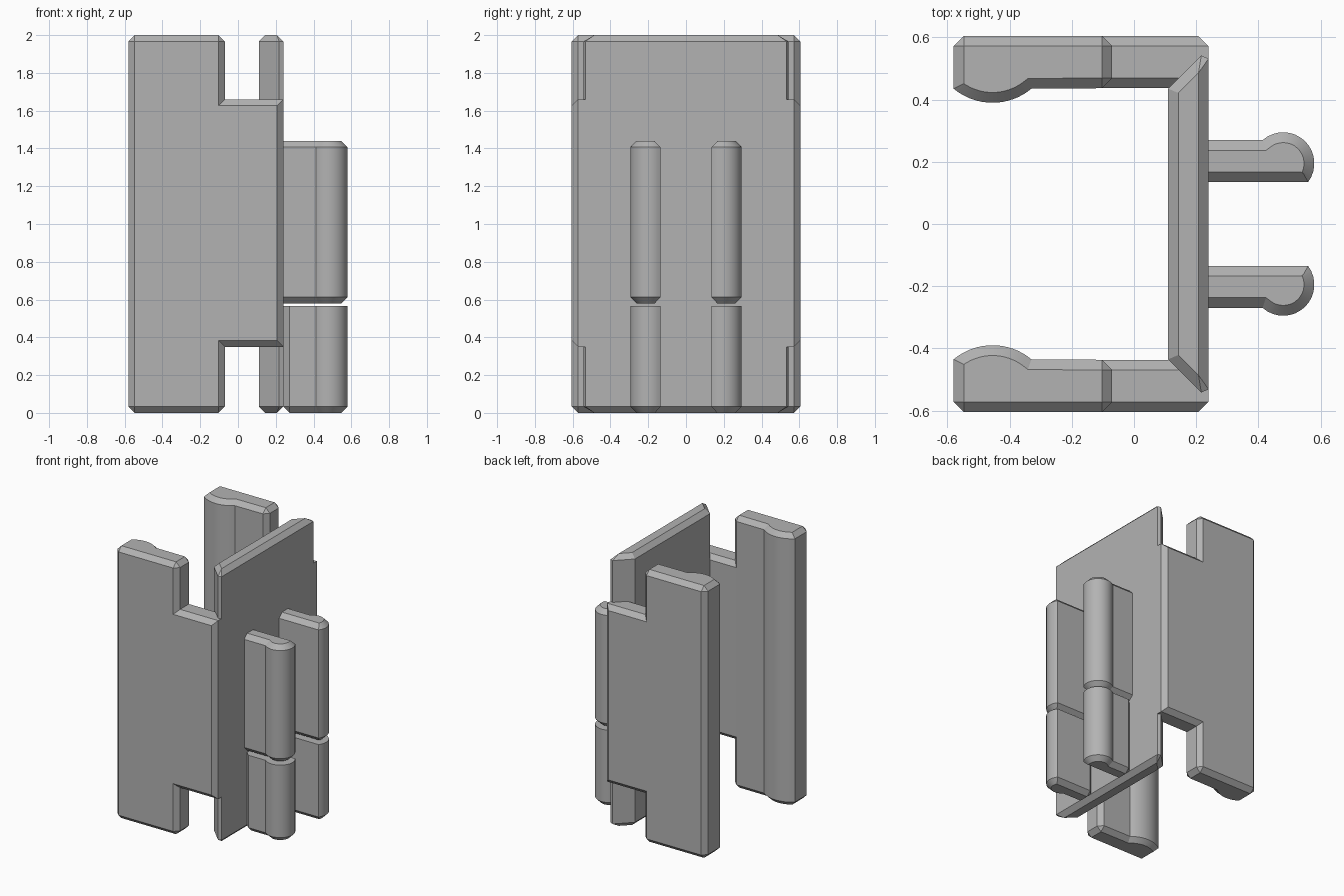
import bpy
import bmesh
from math import sin, cos, radians, asin
from mathutils import Vector

if "Cube" in bpy.data.objects:
    bpy.data.objects.remove(bpy.data.objects["Cube"], do_unlink=True)

C = 0.033  # chamfer width

gray = bpy.data.materials.new("plain_gray")
gray.use_nodes = True
gray.diffuse_color = (0.45, 0.45, 0.45, 1)
gray.node_tree.nodes["Principled BSDF"].inputs["Base Color"].default_value = (0.45, 0.45, 0.45, 1)


def inset(pts, open_x):
    """Offset a counter-clockwise plan inwards; edges lying on open_x stay put."""
    out = []
    for i, p in enumerate(pts):
        lines = []
        for a, b in ((pts[i - 1], p), (p, pts[(i + 1) % len(pts)])):
            d = (b - a).normalized()
            fixed = open_x is not None and abs(a.x - open_x) + abs(b.x - open_x) < 1e-5
            lines.append((-d.y, d.x, 0 if fixed else C))
        (ax, ay, ao), (bx, by, bo) = lines
        det = ax * by - ay * bx
        out.append(p + Vector(((ao * by - bo * ay) / det, (ax * bo - bx * ao) / det)))
    return out


def prism(name, plan, z0, z1, cut=(), side=1, top=True, open_x=None):
    """Upright prism with chamfered ends and chamfered vertical edges at the cut corners."""
    pts = [Vector(p) for p in plan]
    inner = inset(pts, open_x)
    full, small = [], []
    for i, p in enumerate(pts):
        if i - len(pts) in cut or i in cut:
            for q in (pts[i - 1], pts[(i + 1) % len(pts)]):
                full.append(p + (q - p).normalized() * C)
                small.append(inner[i])
        else:
            full.append(p)
            small.append(inner[i])
    rings = [(small, z0), (full, z0 + C)]
    rings += [(full, z1 - C), (small, z1)] if top else [(full, z1)]
    bm = bmesh.new()
    loops = [[bm.verts.new((p.x, p.y * side, z)) for p in ring] for ring, z in rings]
    for lo, hi in zip(loops, loops[1:]):
        for i in range(len(lo)):
            bm.faces.new((lo[i - 1], lo[i], hi[i], hi[i - 1]))
    bm.faces.new(loops[0])
    bm.faces.new(loops[-1])
    bmesh.ops.remove_doubles(bm, verts=bm.verts, dist=1e-5)
    bmesh.ops.recalc_face_normals(bm, faces=bm.faces)
    mesh = bpy.data.meshes.new(name)
    bm.to_mesh(mesh)
    bm.free()
    mesh.materials.append(gray)
    obj = bpy.data.objects.new(name, mesh)
    bpy.context.collection.objects.link(obj)
    return obj


def select(obj):
    bpy.ops.object.select_all(action='DESELECT')
    obj.select_set(True)
    bpy.context.view_layer.objects.active = obj


def unite(base, other):
    select(base)
    mod = base.modifiers.new("union", 'BOOLEAN')
    mod.operation = 'UNION'
    mod.solver = 'EXACT'
    mod.object = other
    bpy.ops.object.modifier_apply(modifier=mod.name)
    bpy.data.objects.remove(other, do_unlink=True)


# Plan of the upright, with a rounded grip on its inner face
steps = 16
grip = [(-0.455 + 0.196 * sin(a), 0.586 - 0.196 * cos(a))
        for a in (radians(-39.6 + 79.2 * i / steps) for i in range(steps + 1))]
upright = grip + [(-0.07, 0.437), (-0.07, 0.605), (-0.58, 0.605)]
tongue = [(-0.2, 0.437), (0.24, 0.437), (0.24, 0.605), (-0.2, 0.605)]

# Back plate with mitred ends, joined to both side walls
back = [(0.11, -0.435), (0.24, -0.565), (0.24, 0.565), (0.11, 0.435)]
frame = prism("frame", back, 0, 2, cut=(1, 2))
for side in (1, -1):
    wall = prism("side_wall", upright, 0, 2, cut=(-3, -2, -1), side=side)
    unite(wall, prism("wall_tongue", tongue, 0.35, 1.66, cut=(2,), side=side, open_x=0.24))
    unite(frame, wall)


def tab_plan(x0):
    """Flat web ending in a round bead, cut off along its inner side."""
    a0, a1 = asin(-0.6), radians(180) - asin(0.75)
    bead = [(0.48 + 0.1 * cos(a), 0.195 + 0.1 * sin(a))
            for a in (a0 + (a1 - a0) * i / steps for i in range(steps + 1))]
    return [(x0, 0.135)] + bead + [(x0, 0.27)]


# Hinge-like tabs behind the plate
parts = [frame]
for side, label in ((1, "left"), (-1, "right")):
    parts.append(prism("upper_tab_" + label, tab_plan(0.2), 0.58, 1.44, side=side))
    parts.append(prism("lower_tab_" + label, tab_plan(0.24), 0, 0.565, cut=(0, -1),
                       side=side, top=False))

for obj in parts:
    select(obj)
    bpy.ops.object.shade_smooth_by_angle(angle=radians(25))
